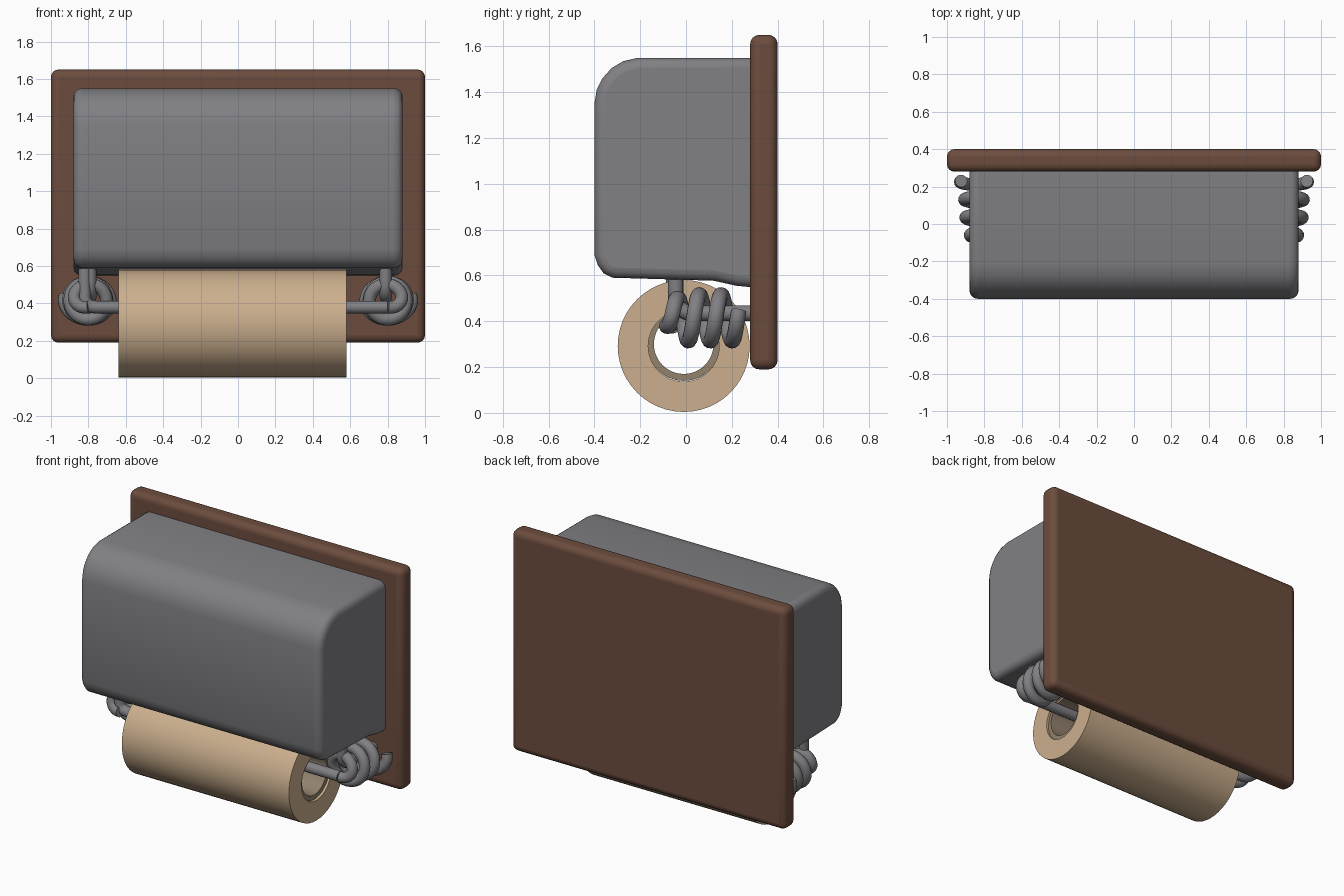
import bpy, bmesh, math
from mathutils import Vector

if "Cube" in bpy.data.objects:
    bpy.data.objects.remove(bpy.data.objects["Cube"])


def material(name, rgb):
    m = bpy.data.materials.new(name)
    m.diffuse_color = (*rgb, 1)
    m.use_nodes = True
    m.node_tree.nodes["Principled BSDF"].inputs["Base Color"].default_value = m.diffuse_color
    return m


WOOD = material("brown wood", (0.150, 0.073, 0.047))
METAL = material("grey metal", (0.218, 0.215, 0.230))
PAPER = material("tan paper", (0.60, 0.43, 0.27))
CORE = material("dull cardboard", (0.29, 0.225, 0.155))


def mesh_object(name, bm, mat):
    bmesh.ops.recalc_face_normals(bm, faces=bm.faces)
    me = bpy.data.meshes.new(name)
    bm.to_mesh(me)
    bm.free()
    ob = bpy.data.objects.new(name, me)
    bpy.context.collection.objects.link(ob)
    me.materials.append(mat)
    return ob


def smooth(ob, angle=40):
    bpy.ops.object.select_all(action='DESELECT')
    ob.select_set(True)
    bpy.context.view_layer.objects.active = ob
    bpy.ops.object.shade_smooth_by_angle(angle=math.radians(angle))


def extrude_x(name, profile, x0, x1, mat, bevel):
    """Extrude a (y, z) outline along x and round its sharp edges."""
    bm = bmesh.new()
    face = bm.faces.new([bm.verts.new((x0, y, z)) for y, z in profile])
    res = bmesh.ops.extrude_face_region(bm, geom=[face])
    moved = [v for v in res['geom'] if isinstance(v, bmesh.types.BMVert)]
    bmesh.ops.translate(bm, verts=moved, vec=(x1 - x0, 0, 0))
    ob = mesh_object(name, bm, mat)
    b = ob.modifiers.new("bevel", 'BEVEL')
    b.width, b.segments = bevel, 4
    b.limit_method, b.angle_limit = 'ANGLE', math.radians(60)
    smooth(ob)
    return ob


def tube(name, x0, x1, r_in, r_out, y, z, mat, n=48):
    """Hollow cylinder along x."""
    bm = bmesh.new()
    rings = []
    for x, r in ((x0, r_in), (x0, r_out), (x1, r_out), (x1, r_in)):
        rings.append([bm.verts.new((x, y + r * math.cos(math.tau * i / n),
                                    z + r * math.sin(math.tau * i / n))) for i in range(n)])
    for k in range(4):
        a, b = rings[k], rings[(k + 1) % 4]
        for i in range(n):
            j = (i + 1) % n
            bm.faces.new((a[i], a[j], b[j], b[i]))
    ob = mesh_object(name, bm, mat)
    smooth(ob)
    return ob


def wire(name, points, radius, n=14):
    """Round wire swept along a list of points."""
    pts = [Vector(p) for p in points]
    bm = bmesh.new()
    rings, side = [], None
    for i, p in enumerate(pts):
        t = (pts[min(i + 1, len(pts) - 1)] - pts[max(i - 1, 0)]).normalized()
        side = t.orthogonal() if side is None else side - t * side.dot(t)
        side.normalize()
        up = t.cross(side)
        rings.append([bm.verts.new(p + radius * (side * math.cos(math.tau * k / n)
                                                 + up * math.sin(math.tau * k / n)))
                      for k in range(n)])
    for a, b in zip(rings, rings[1:]):
        for k in range(n):
            j = (k + 1) % n
            bm.faces.new((a[k], a[j], b[j], b[k]))
    bm.faces.new(rings[0])
    bm.faces.new(rings[-1])
    ob = mesh_object(name, bm, METAL)
    smooth(ob)
    return ob


def bend(a, corner, b, r, steps=8):
    """Path a-corner-b with the corner rounded."""
    a, c, b = Vector(a), Vector(corner), Vector(b)
    p, q = c + (a - c).normalized() * r, c + (b - c).normalized() * r
    arc = []
    for i in range(steps + 1):
        t = i / steps
        arc.append(p * (1 - t) ** 2 + c * 2 * t * (1 - t) + q * t * t)
    return [a] + arc + [b]


# wooden backboard
extrude_x("backboard", [(0.28, 0.19), (0.40, 0.19), (0.40, 1.65), (0.28, 1.65)],
          -1, 1, WOOD, 0.04)

# metal housing with a rounded front
extrude_x("housing", [(0.32, 1.55), (-0.21, 1.55), (-0.275, 1.535), (-0.325, 1.505),
                      (-0.365, 1.46), (-0.39, 1.41), (-0.40, 1.35), (-0.40, 0.69),
                      (-0.385, 0.645), (-0.36, 0.61), (-0.32, 0.59), (0.12, 0.577),
                      (0.22, 0.555), (0.32, 0.545)],
          -0.88, 0.88, METAL, 0.045)

# paper roll and its core
tube("paper_roll", -0.64, 0.58, 0.155, 0.288, -0.01, 0.292, PAPER)
tube("roll_core", -0.625, 0.565, 0.13, 0.16, -0.01, 0.30, CORE)

# bar carrying the roll
wire("roll_bar", bend((0.80, -0.08, 0.38), (-0.82, -0.06, 0.38), (-0.82, -0.05, 0.65), 0.06), 0.034)

for s, label in ((-1, "left"), (1, "right")):
    # spring coil, widening towards the backboard
    turns, steps = 3.3, 110
    coil = []
    for i in range(steps + 1):
        t = i / steps
        a = -math.pi / 2 + math.tau * turns * t
        grow = min(1, t * 4)
        rx = 0.065 + 0.035 * grow + 0.03 * max(0, t - 0.6) / 0.4
        rz = 0.05 + 0.05 * grow
        coil.append((s * (0.80 + rx * math.cos(a)),
                     -0.085 + 0.315 * t,
                     0.43 - 0.015 * grow + rz * math.sin(a)))
    wire(label + "_spring", coil, 0.034)
    # hanger from the housing, bent back into the board
    wire(label + "_hanger", bend((s * 0.79, -0.045, 0.65), (s * 0.79, -0.045, 0.435),
                                 (s * 0.79, 0.31, 0.435), 0.08), 0.034)
